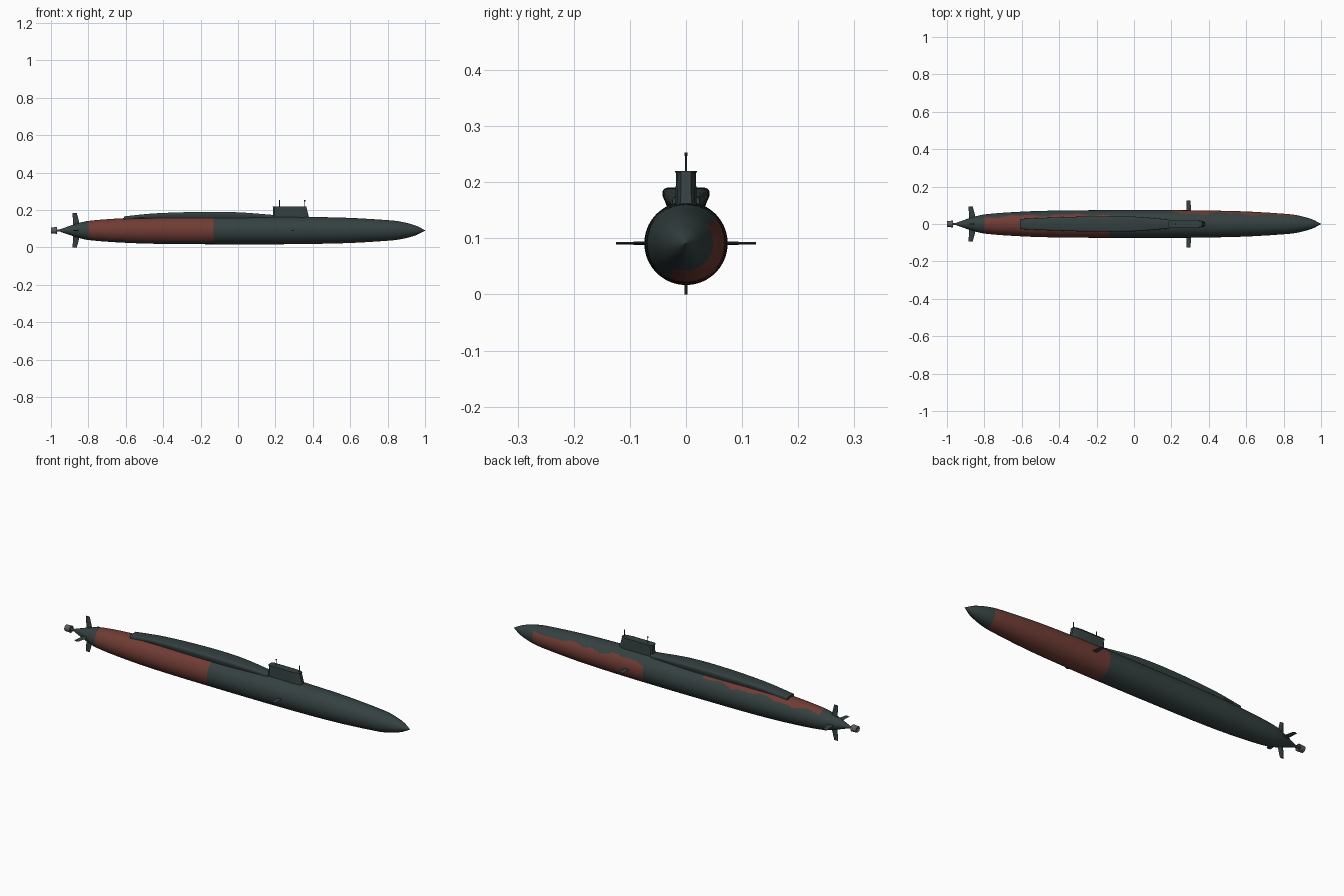
import bpy, bmesh, math
from mathutils import Vector

cube = bpy.data.objects.get("Cube")
if cube:
    bpy.data.objects.remove(cube)

AXIS = 0.091          # height of the hull centreline


def material(name, rgb):
    m = bpy.data.materials.new(name)
    m.use_nodes = True
    m.diffuse_color = (*rgb, 1)
    m.node_tree.nodes["Principled BSDF"].inputs["Base Color"].default_value = (*rgb, 1)
    return m


DARK = material("dark green grey", (0.035, 0.052, 0.052))
RED = material("primer red", (0.16, 0.045, 0.034))
GREY = material("propeller grey", (0.11, 0.11, 0.115))


def loft(name, rings, mats, angle=30, paint=None):
    """Skin a list of equal-length point rings and cap both ends."""
    bm = bmesh.new()
    rows = [[bm.verts.new(p) for p in ring] for ring in rings]
    n = len(rows[0])
    for a, b in zip(rows, rows[1:]):
        for i in range(n):
            j = (i + 1) % n
            bm.faces.new((a[i], a[j], b[j], b[i]))
    bm.faces.new(rows[0])
    bm.faces.new(rows[-1])
    bmesh.ops.recalc_face_normals(bm, faces=bm.faces)
    if paint:
        for f in bm.faces:
            f.material_index = paint(f.calc_center_median())
    mesh = bpy.data.meshes.new(name)
    bm.to_mesh(mesh)
    bm.free()
    for m in mats:
        mesh.materials.append(m)
    ob = bpy.data.objects.new(name, mesh)
    bpy.context.collection.objects.link(ob)
    bpy.ops.object.select_all(action='DESELECT')
    ob.select_set(True)
    bpy.context.view_layer.objects.active = ob
    bpy.ops.object.shade_smooth_by_angle(angle=math.radians(angle))
    return ob


def curve(points, x):
    """Smooth interpolation through (x, value) points."""
    k = 0
    while k < len(points) - 2 and x > points[k + 1][0]:
        k += 1
    (x1, y1), (x2, y2) = points[k], points[k + 1]
    x0, y0 = points[max(k - 1, 0)]
    x3, y3 = points[min(k + 2, len(points) - 1)]
    t, h = (x - x1) / (x2 - x1), x2 - x1
    m1, m2 = (y2 - y0) / (x2 - x0) * h, (y3 - y1) / (x3 - x1) * h
    return ((2*t**3 - 3*t**2 + 1) * y1 + (t**3 - 2*t**2 + t) * m1
            + (3*t**2 - 2*t**3) * y2 + (t**3 - t**2) * m2)


def ring_x(x, r, n, z=AXIS):
    return [(x, r * math.cos(math.tau * i / n), z + r * math.sin(math.tau * i / n))
            for i in range(n)]


# Hull: a turned body with two wavy-edged red areas
PROFILE = [(-0.95, 0.007), (-0.87, 0.034), (-0.8, 0.051), (-0.6, 0.066), (-0.4, 0.072),
           (-0.1, 0.074), (0.2, 0.074), (0.4, 0.072), (0.6, 0.067), (0.8, 0.055),
           (0.87, 0.047), (0.95, 0.026), (1.0, 0.001)]


def hull_paint(c):
    a = math.degrees(math.atan2(c.z - AXIS, c.y))
    wave = 5 * math.sin(c.x * 23) + 4 * math.sin(c.x * 51 + 1)
    if -0.8 < c.x < -0.13:          # over the top and down the right side
        return int(48 + wave < a % 360 < 236)
    if 0.2 < c.x < 0.86:            # left side and under the keel
        return int(-116 < a < 38 + wave)
    return 0


xs = [-0.95 + 0.01 * i for i in range(196)]
loft("hull", [ring_x(x, curve(PROFILE, x), 72) for x in xs], [DARK, RED], 30, hull_paint)

# Raised deck casing behind the sail
WIDTH = [(-0.61, 0.027), (-0.45, 0.034), (-0.2, 0.041), (0.0, 0.039), (0.19, 0.024)]
TOP = [(-0.61, 0.166), (-0.45, 0.182), (-0.2, 0.190), (0.0, 0.188), (0.19, 0.174)]
deck = []
for i in range(33):
    x = -0.61 + 0.025 * i
    w, t = curve(WIDTH, x), curve(TOP, x)
    side = [(w * 0.75, 0.145), (w * 0.8, 0.155), (w, t - 0.016), (w, t - 0.006),
            (w * 0.93, t - 0.002), (w * 0.8, t)]
    deck.append([(x, y, z) for y, z in side] + [(x, -y, z) for y, z in reversed(side)])
loft("deck_casing", deck, [DARK], 40)


# Sail: rounded outline with a raked leading edge, plus an overhanging top rim
def sail_ring(back, front, w, z):
    half = [(back, w * 0.6), (back + 0.008, w), (front - 0.05, w),
            (front - 0.02, w * 0.85), (front - 0.005, w * 0.5)]
    return [(x, y, z) for x, y in half] + [(x, -y, z) for x, y in reversed(half)]


loft("sail", [sail_ring(0.184, 0.388, 0.019, 0.15), sail_ring(0.186, 0.382, 0.019, 0.17),
              sail_ring(0.188, 0.370, 0.0175, 0.218)], [DARK])
loft("sail_rim", [sail_ring(0.185, 0.372, 0.02, 0.217),
                  sail_ring(0.185, 0.372, 0.02, 0.220)], [DARK])

# Masts with small heads
for name, x in (("rear_mast", 0.222), ("front_mast", 0.357)):
    rings = []
    for r, z in ((0.0018, 0.215), (0.0018, 0.246), (0.003, 0.247), (0.003, 0.253)):
        rings.append([(x + r * math.cos(math.tau * i / 8), r * math.sin(math.tau * i / 8), z)
                      for i in range(8)])
    loft(name, rings, [DARK])


# Fins: tapered diamond sections running outward from the hull
def fin(name, direction, root, tip, thick):
    out = Vector(direction)
    across = Vector((1, 0, 0)).cross(out)
    rings = []
    for reach, rear, front in (root, tip):
        mid = (rear + front) / 2
        base = Vector((0, 0, AXIS)) + out * reach
        rings.append([base + Vector((x, 0, 0)) + across * s * thick
                      for x, s in ((rear, 0), (mid, 1), (front, 0), (mid, -1))])
    loft(name, rings, [DARK], 10)


UP, DOWN, LEFT, RIGHT = (0, 0, 1), (0, 0, -1), (0, 1, 0), (0, -1, 0)
for name, d, reach in (("upper_rudder", UP, 0.094), ("lower_rudder", DOWN, AXIS),
                       ("left_stern_plane", LEFT, 0.094),
                       ("right_stern_plane", RIGHT, 0.094)):
    fin(name, d, (0.015, -0.88, -0.842), (reach, -0.885, -0.862), 0.003)
for name, d in (("left_bow_plane", LEFT), ("right_bow_plane", RIGHT)):
    fin(name, d, (0.06, 0.279, 0.306), (0.125, 0.281, 0.302), 0.002)

# Shaft and shrouded propeller
loft("propeller_shaft", [ring_x(-0.985, 0.005, 12), ring_x(-0.94, 0.007, 12)], [DARK])
loft("propeller_shroud", [ring_x(-0.996, 0.007, 16), ring_x(-1.0, 0.013, 16),
                          ring_x(-1.0, 0.016, 16), ring_x(-0.969, 0.018, 16),
                          ring_x(-0.969, 0.014, 16), ring_x(-0.975, 0.007, 16)], [GREY])
